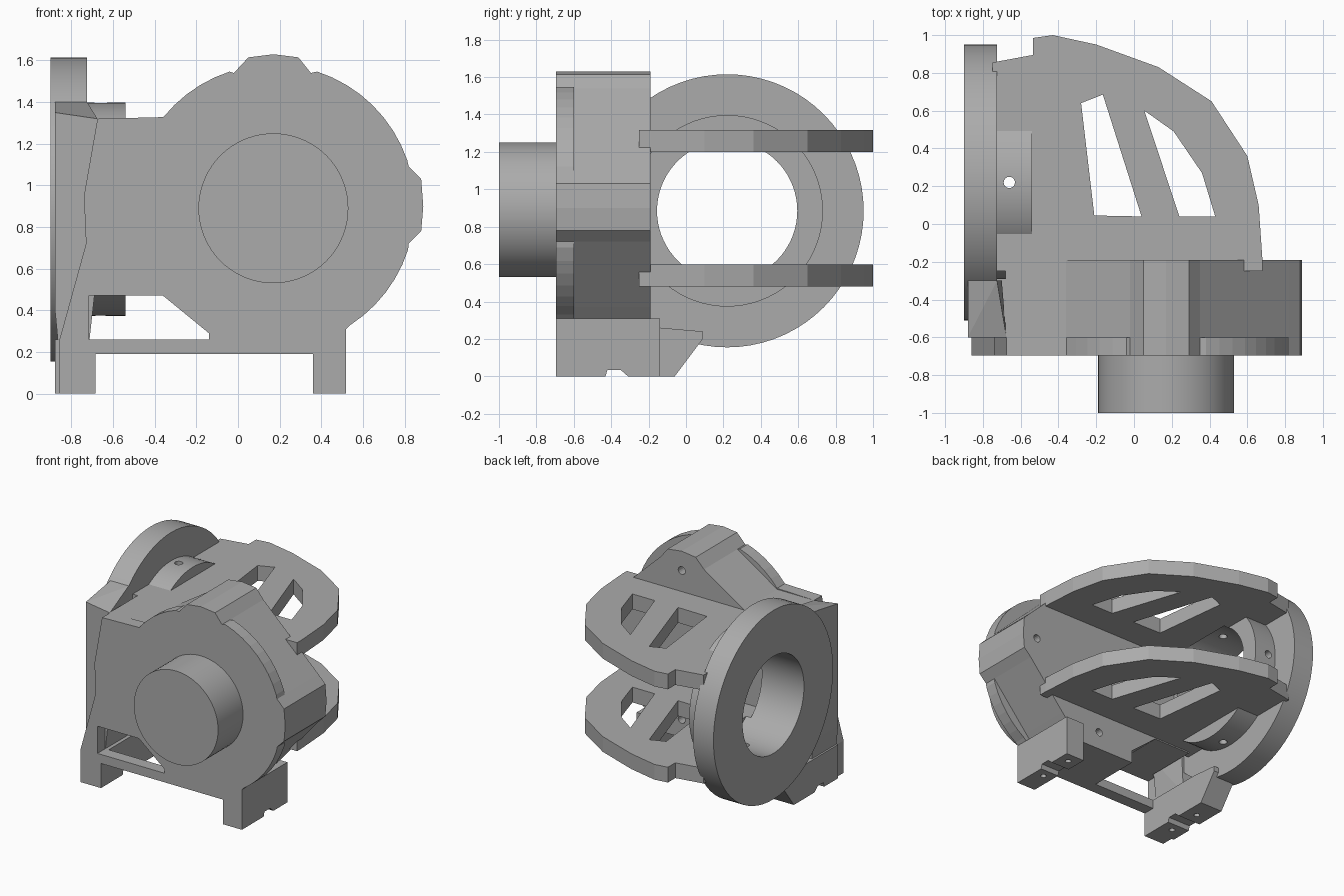
import bpy, bmesh
from math import cos, sin, radians
from mathutils import Vector

cube = bpy.data.objects.get("Cube")
if cube:
    bpy.data.objects.remove(cube, do_unlink=True)

grey = bpy.data.materials.new("plain_grey")
grey.use_nodes = True
colour = (0.41, 0.41, 0.41, 1)
grey.diffuse_color = colour
grey.node_tree.nodes["Principled BSDF"].inputs["Base Color"].default_value = colour


def finish(name, bm):
    bmesh.ops.recalc_face_normals(bm, faces=bm.faces)
    mesh = bpy.data.meshes.new(name)
    bm.to_mesh(mesh)
    bm.free()
    mesh.materials.append(grey)
    obj = bpy.data.objects.new(name, mesh)
    bpy.context.collection.objects.link(obj)
    return obj


def place(axis, a, b, d):
    return {"x": (d, a, b), "y": (a, d, b), "z": (a, b, d)}[axis]


def prism(name, pts, axis, lo, hi):
    """Extrude a 2D outline along one axis."""
    bm = bmesh.new()
    face = bm.faces.new([bm.verts.new(place(axis, a, b, lo)) for a, b in pts])
    ext = bmesh.ops.extrude_face_region(bm, geom=[face])
    verts = [v for v in ext["geom"] if isinstance(v, bmesh.types.BMVert)]
    bmesh.ops.translate(bm, verts=verts, vec=Vector(place(axis, 0, 0, hi - lo)))
    return finish(name, bm)


def arc(cx, cy, r, a0, a1, n):
    return [(cx + r * cos(radians(a0 + (a1 - a0) * i / n)),
             cy + r * sin(radians(a0 + (a1 - a0) * i / n))) for i in range(n + 1)]


def disc(name, cx, cy, r, axis, lo, hi, n=72):
    return prism(name, arc(cx, cy, r, 0, 360, n)[:-1], axis, lo, hi)


def cut(obj, cutter):
    """Subtract the cutter, keep the result and drop the cutter."""
    mod = obj.modifiers.new("cut", "BOOLEAN")
    mod.operation, mod.solver, mod.object = "DIFFERENCE", "EXACT", cutter
    graph = bpy.context.evaluated_depsgraph_get()
    mesh = bpy.data.meshes.new_from_object(obj.evaluated_get(graph))
    obj.modifiers.clear()
    obj.data = mesh
    bpy.data.objects.remove(cutter, do_unlink=True)


def smooth(obj):
    bpy.ops.object.select_all(action="DESELECT")
    obj.select_set(True)
    bpy.context.view_layer.objects.active = obj
    bpy.ops.object.shade_smooth_by_angle(angle=radians(30))


# Housing: round front flange with two lugs, side extension and feet
CX, CZ, R = 0.17, 0.9, 0.68
top_lug = [(-0.02, 1.54), (0.05, 1.615), (0.17, 1.63), (0.29, 1.615), (0.35, 1.54)]
side_lug = [(0.82, 1.09), (0.88, 1.03), (0.89, 0.9), (0.88, 0.78), (0.82, 0.72)]
front = ([(-0.675, 1.32)] + arc(CX, CZ, R, 141, 108, 5) + top_lug
         + arc(CX, CZ, R, 72, 19, 8) + side_lug + arc(CX, CZ, R, -18, -57, 6)
         + [(0.52, 0.31), (0.52, 0), (0.36, 0), (0.36, 0.19), (-0.685, 0.19),
            (-0.685, 0), (-0.86, 0), (-0.86, 0.25), (-0.73, 0.72), (-0.74, 0.95)])
flange = prism("front_flange", front, "y", -0.695, -0.6)
window = [(-0.715, 0.26), (-0.14, 0.26), (-0.14, 0.29), (-0.36, 0.47), (-0.715, 0.47)]
cut(flange, prism("window_cutter", window, "y", -0.8, -0.5))

# Rear of the housing, with straight slopes between the lugs
rear = ([(-0.68, 1.32), (-0.36, 1.32)] + top_lug + side_lug
        + [(0.52, 0.37), (0.36, 0.19), (-0.14, 0.19), (-0.14, 0.29),
           (-0.36, 0.47), (-0.68, 0.47)])
housing = prism("rear_housing", rear, "y", -0.6, -0.19)
for x, z in [(0.17, 1.48), (0.76, 0.9), (0.17, 0.33)]:
    cut(housing, disc("screw_cutter", x, z, 0.03, "y", -0.35, 0, 16))

smooth(disc("round_boss", CX, 0.89, 0.36, "y", -1.0, -0.65))

# Large side ring and its inner collar, bored through
RY, RZ = 0.22, 0.885
for name, r, lo, hi in [("side_ring", 0.73, -0.9, -0.725),
                        ("inner_collar", 0.512, -0.73, -0.54)]:
    ring = disc(name, RY, RZ, r, "x", lo, hi)
    cut(ring, disc("bore_cutter", RY, RZ, 0.375, "x", -1.2, 0))
    if name == "inner_collar":
        cut(ring, disc("drill_cutter", -0.66, RY, 0.03, "z", 0, 2, 16))
        cut(ring, disc("drill_cutter", -0.66, RZ, 0.03, "y", RY, 1.2, 16))
    smooth(ring)

# Two matching slotted shelves, notched around the collar bore
outline = [(-0.73, -0.25), (0.68, -0.25), (0.68, -0.19), (0.66, 0.1), (0.6, 0.36),
           (0.41, 0.65), (0.13, 0.83), (-0.2, 0.95), (-0.43, 1.0), (-0.535, 0.985),
           (-0.535, 0.895), (-0.75, 0.855), (-0.75, 0.78), (-0.73, 0.78)]
slots = [[(-0.28, 0.64), (-0.165, 0.685), (0.04, 0.04), (-0.21, 0.045)],
         [(0.055, 0.6), (0.21, 0.49), (0.36, 0.27), (0.43, 0.04), (0.24, 0.04)]]
for name, z in [("upper_shelf", 1.2), ("lower_shelf", 0.48)]:
    shelf = prism(name, outline, "z", z, z + 0.118)
    for slot in slots:
        cut(shelf, prism("slot_cutter", slot, "z", z - 0.1, z + 0.3))
    cut(shelf, disc("bore_cutter", RY, RZ, 0.375, "x", -1.2, -0.5))
    cut(shelf, disc("drill_cutter", -0.66, RY, 0.03, "z", 0, 2, 16))

# Tapered block joining the housing to the ring
bm = bmesh.new()
for p in [(-0.88, -0.6, 1.35), (-0.675, -0.6, 1.32), (-0.88, -0.3, 1.4), (-0.725, -0.3, 1.4),
          (-0.88, -0.6, 0.41), (-0.88, -0.3, 0.41), (-0.675, -0.6, 0.6), (-0.7, -0.3, 0.6),
          (-0.86, -0.6, 0.2), (-0.86, -0.3, 0.2), (-0.72, -0.6, 0.2), (-0.72, -0.3, 0.2)]:
    bm.verts.new(p)
bmesh.ops.convex_hull(bm, input=bm.verts)
bmesh.ops.dissolve_limit(bm, angle_limit=0.02, verts=bm.verts, edges=bm.edges)
finish("side_block", bm)

# Feet with a notch in the sole; the ring-side foot reaches under the ring
sole = [(-0.6, 0), (-0.43, 0), (-0.42, 0.035), (-0.35, 0.035), (-0.31, 0)]
left_foot = prism("left_foot", sole + [(-0.14, 0), (-0.14, 0.31), (-0.6, 0.31)],
                  "x", 0.36, 0.52)
right_foot = prism("right_foot", sole + [(-0.06, 0), (0.09, 0.2), (0.09, 0.24),
                                         (-0.14, 0.26), (-0.6, 0.26)], "x", -0.88, -0.685)
for foot, x in [(left_foot, 0.44), (right_foot, -0.78)]:
    for y in (-0.5, -0.22):
        cut(foot, disc("screw_cutter", x, y, 0.022, "z", -0.1, 0.12, 12))
